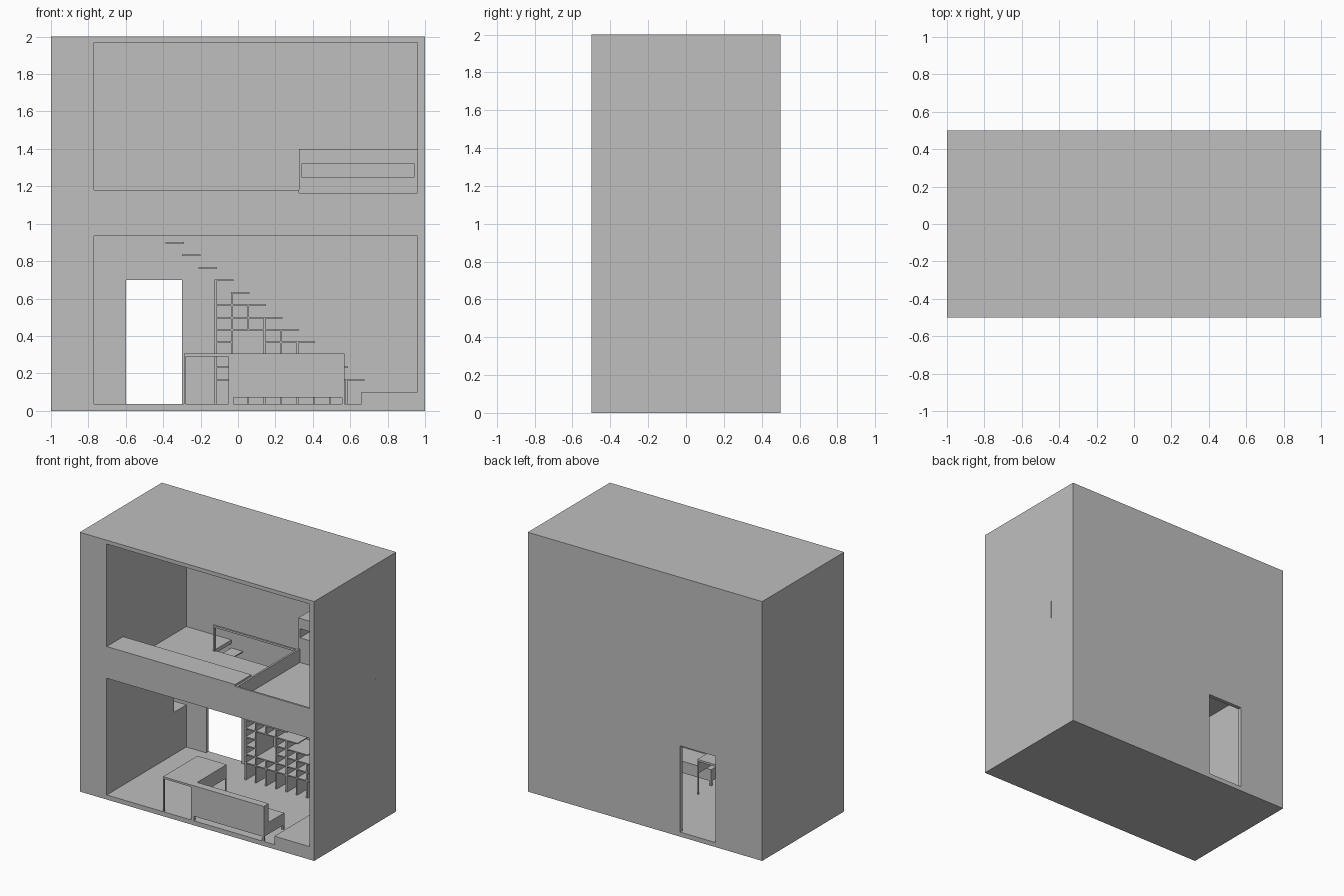
import bpy

if "Cube" in bpy.data.objects:
    bpy.data.objects.remove(bpy.data.objects["Cube"])

grey = bpy.data.materials.new("light_grey")
grey.use_nodes = True
grey.diffuse_color = (0.52, 0.52, 0.52, 1)
grey.node_tree.nodes["Principled BSDF"].inputs["Base Color"].default_value = (0.52, 0.52, 0.52, 1)


def box(name, x, y, z):
    """Box from (min, max) ranges along each axis."""
    bpy.ops.mesh.primitive_cube_add(size=1)
    ob = bpy.context.object
    ob.name = name
    ob.location = [(r[0] + r[1]) / 2 for r in (x, y, z)]
    ob.scale = [r[1] - r[0] for r in (x, y, z)]
    bpy.ops.object.transform_apply(location=True, rotation=False, scale=True)
    ob.data.materials.append(grey)
    return ob


def cut(target, x, y, z):
    """Subtract a box from the target and discard the cutter."""
    cutter = box("cutter", x, y, z)
    mod = target.modifiers.new("cut", 'BOOLEAN')
    mod.operation = 'DIFFERENCE'
    mod.solver = 'EXACT'
    mod.object = cutter
    bpy.context.view_layer.objects.active = target
    bpy.ops.object.modifier_apply(modifier=mod.name)
    bpy.data.objects.remove(cutter)


LEFT, RIGHT, BACK, FRONT = -0.77, 0.96, 0.47, -0.5
FLOOR, CEILING, UPPER = 0.035, 0.935, 0.964
STAIR_Y = (0.26, BACK)
BED_X = 0.325

# Building shell with two open-fronted rooms
shell = box("building_shell", (-1, 1), (FRONT, 0.5), (0, 2))
cut(shell, (LEFT, RIGHT), (-0.6, BACK), (FLOOR, CEILING))
cut(shell, (LEFT, RIGHT), (-0.6, BACK), (1.18, 1.97))
cut(shell, (LEFT, BED_X), (-0.3, BACK), (UPPER, 1.5))
cut(shell, (BED_X, RIGHT), (-0.6, BACK), (1.165, 1.4))
# Sunken sleeping area, stairwell, back door and side niche
cut(shell, (BED_X + 0.015, RIGHT), (FRONT + 0.015, 0.27), (1.06, 1.4))
cut(shell, (-0.385, BED_X), STAIR_Y, (0.9, 1.0))
cut(shell, (-0.6, -0.3), (0.4, 0.6), (FLOOR, 0.7))
cut(shell, (-0.92, -0.7), (0.32, BACK), (0.36, 0.7))

# Headboard cabinet with a long niche
headboard = box("headboard_cabinet", (BED_X, RIGHT), (0.27, BACK), (1.165, 1.4))
cut(headboard, (0.34, 0.945), (0.2, 0.45), (1.25, 1.32))

# Stairwell railing
box("railing_top", (-0.385, BED_X), (0.245, 0.26), (1.148, 1.163))
for i, x in enumerate((-0.385, BED_X - 0.015)):
    box(f"railing_post_{i}", (x, x + 0.015), (0.245, 0.26), (UPPER, 1.148))

# Landing and floating stair treads
box("stair_landing", (0.66, RIGHT), (FRONT, BACK), (FLOOR, 0.10))
RISE, RUN = 0.0665, 0.0875


def tread_x(k):
    return 0.575 - RUN * k


def tread_z(k):
    return 0.17 + RISE * k


for k in range(12):
    x, z = tread_x(k), tread_z(k)
    box(f"stair_tread_{k}", (x, x + 0.1), STAIR_Y, (z - 0.008, z))

# Bookcase uprights under the stairs, with one tall opening
T = 0.01
for k in range(9):
    x, top = tread_x(k), tread_z(k) - 0.008
    if k == 6:
        spans = [(FLOOR, tread_z(1)), (tread_z(4), top)]
    else:
        spans = [(FLOOR, top)]
    for j, span in enumerate(spans):
        box(f"bookcase_upright_{k}_{j}", (x, x + T), STAIR_Y, span)

# Bookcase shelves, each running from the tall end to its tread
start, open_l, open_r = tread_x(8), tread_x(7), tread_x(5)
for k in range(7):
    z, end = tread_z(k), tread_x(k)
    if k in (2, 3):
        runs = [(start, open_l), (open_r, end)]
    else:
        runs = [(start, end)]
    for j, run in enumerate(runs):
        box(f"bookcase_shelf_{k}_{j}", run, STAIR_Y, (z - 0.008, z))

# Desk with slim legs and a side apron
DX, DY = (-0.29, -0.04), (FRONT, -0.08)
box("desk_top", DX, DY, (0.29, 0.305))
box("desk_apron", (DX[1] - T, DX[1]), DY, (0.2, 0.29))
for i, x in enumerate((DX[0], DX[1] - T)):
    for j, y in enumerate((DY[0], DY[1] - T)):
        box(f"desk_leg_{i}_{j}", (x, x + T), (y, y + T), (FLOOR, 0.29))

# Sofa facing the back wall
SX = (-0.04, 0.57)
box("sofa_back", SX, (FRONT, -0.44), (0.07, 0.305))
box("sofa_seat", SX, (-0.44, -0.25), (0.07, 0.16))
for i, x in enumerate((SX[0], SX[1] - 0.015)):
    for j, y in enumerate((FRONT, -0.265)):
        box(f"sofa_leg_{i}_{j}", (x, x + 0.015), (y, y + 0.015), (FLOOR, 0.07))

# Thin strip showing on the outer side wall
box("side_strip", (0.99, 1.001), (0.249, 0.253), (0.97, 1.115))
